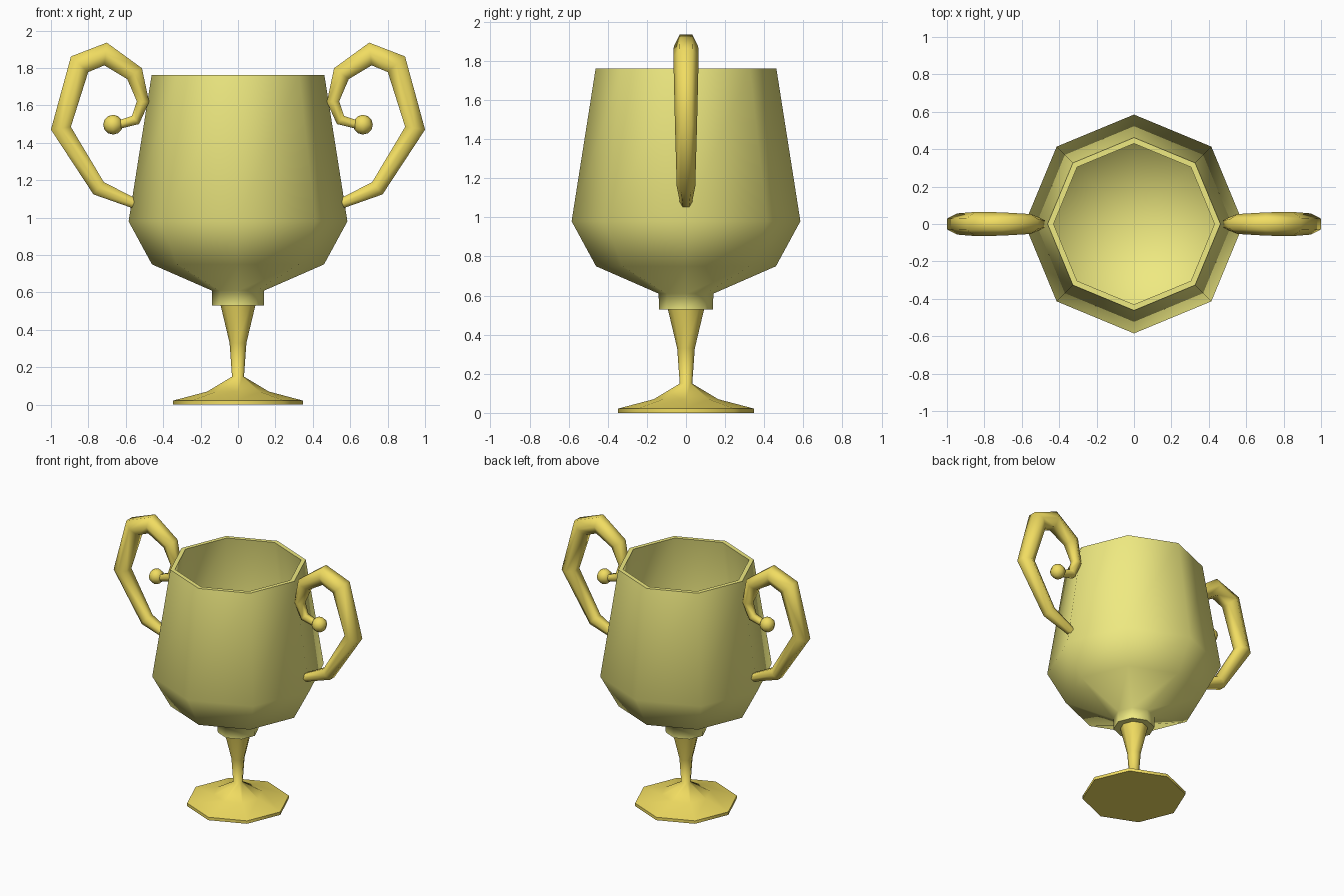
import bpy, bmesh, math
from mathutils import Vector

if "Cube" in bpy.data.objects:
    bpy.data.objects.remove(bpy.data.objects["Cube"])


def material(name, color):
    m = bpy.data.materials.new(name)
    m.diffuse_color = color
    m.use_nodes = True
    m.node_tree.nodes["Principled BSDF"].inputs["Base Color"].default_value = m.diffuse_color
    return m


cup_gold = material("cup_gold", (0.86, 0.82, 0.22, 1))
warm_gold = material("warm_gold", (0.88, 0.72, 0.12, 1))


def finish(bm, name, mat, angle=65):
    bmesh.ops.recalc_face_normals(bm, faces=bm.faces)
    me = bpy.data.meshes.new(name)
    bm.to_mesh(me)
    bm.free()
    ob = bpy.data.objects.new(name, me)
    bpy.context.collection.objects.link(ob)
    me.materials.append(mat)
    bpy.ops.object.select_all(action='DESELECT')
    ob.select_set(True)
    bpy.context.view_layer.objects.active = ob
    bpy.ops.object.shade_smooth_by_angle(angle=math.radians(angle))
    return ob


def bridge(bm, a, b):
    n = len(a)
    for i in range(n):
        bm.faces.new((a[i], a[(i + 1) % n], b[(i + 1) % n], b[i]))


def lathe(name, profile, mat, sides=8):
    """Revolve (radius, z) pairs into a closed octagonal solid with flat-fan ends."""
    bm = bmesh.new()
    prev = None
    for r, z in profile:
        ring = [bm.verts.new((r * math.cos(t), r * math.sin(t), z))
                for t in (2 * math.pi * i / sides for i in range(sides))] if r else \
               [bm.verts.new((0, 0, z))]
        if prev:
            if len(prev) == len(ring):
                bridge(bm, prev, ring)
            else:
                tip, loop = (prev[0], ring) if len(prev) == 1 else (ring[0], prev)
                for i in range(sides):
                    bm.faces.new((tip, loop[i], loop[(i + 1) % sides]))
        prev = ring
    return finish(bm, name, mat)


# Bowl: collar, flared belly, tapered wall, rim and hollow inside
lathe("bowl", [(0, 0.53), (0.138, 0.53), (0.14, 0.61), (0.46, 0.75), (0.585, 0.98),
               (0.462, 1.762), (0.43, 1.762), (0.55, 0.985), (0.435, 0.775), (0, 0.64)], cup_gold)

# Stem and foot
lathe("stem_and_foot", [(0, 0), (0.347, 0), (0.347, 0.022), (0.165, 0.07), (0.032, 0.15),
                        (0.045, 0.33), (0.095, 0.54), (0, 0.54)], warm_gold)

# Handle centre line: (x, z, flat-to-centre radius)
PATH = [(0.54, 1.07, 0.026), (0.745, 1.157, 0.041), (0.947, 1.478, 0.049), (0.847, 1.82, 0.056),
        (0.708, 1.875, 0.054), (0.553, 1.77, 0.046), (0.508, 1.62, 0.031),
        (0.548, 1.522, 0.026), (0.65, 1.493, 0.022)]


def handle(name, side):
    bm = bmesh.new()
    pts = [Vector((x, 0, z)) for x, z, _ in PATH]
    rings = []
    for i, p in enumerate(pts):
        d0 = (p - pts[i - 1]).normalized() if i else (pts[1] - p).normalized()
        d1 = (pts[i + 1] - p).normalized() if i < len(pts) - 1 else d0
        tangent = (d0 + d1).normalized()
        across = Vector((-tangent.z, 0, tangent.x))
        r = PATH[i][2] / math.cos(math.pi / 6)
        miter = r / tangent.dot(d0)
        rings.append([bm.verts.new(p + across * miter * math.sin(k * math.pi / 3)
                                   + Vector((0, r * math.cos(k * math.pi / 3), 0)))
                      for k in range(6)])
    for a, b in zip(rings, rings[1:]):
        bridge(bm, a, b)
    bm.faces.new(rings[0])
    bm.faces.new(rings[-1])
    for v in bm.verts:
        v.co.x *= side
    finish(bm, name + "_handle", warm_gold)

    # Knob at the end of the scroll
    bm = bmesh.new()
    bmesh.ops.create_uvsphere(bm, u_segments=8, v_segments=6, radius=0.053)
    for v in bm.verts:
        v.co += Vector((side * 0.668, 0, 1.497))
    finish(bm, name + "_handle_knob", warm_gold)


for name, side in (("right", 1), ("left", -1)):
    handle(name, side)
